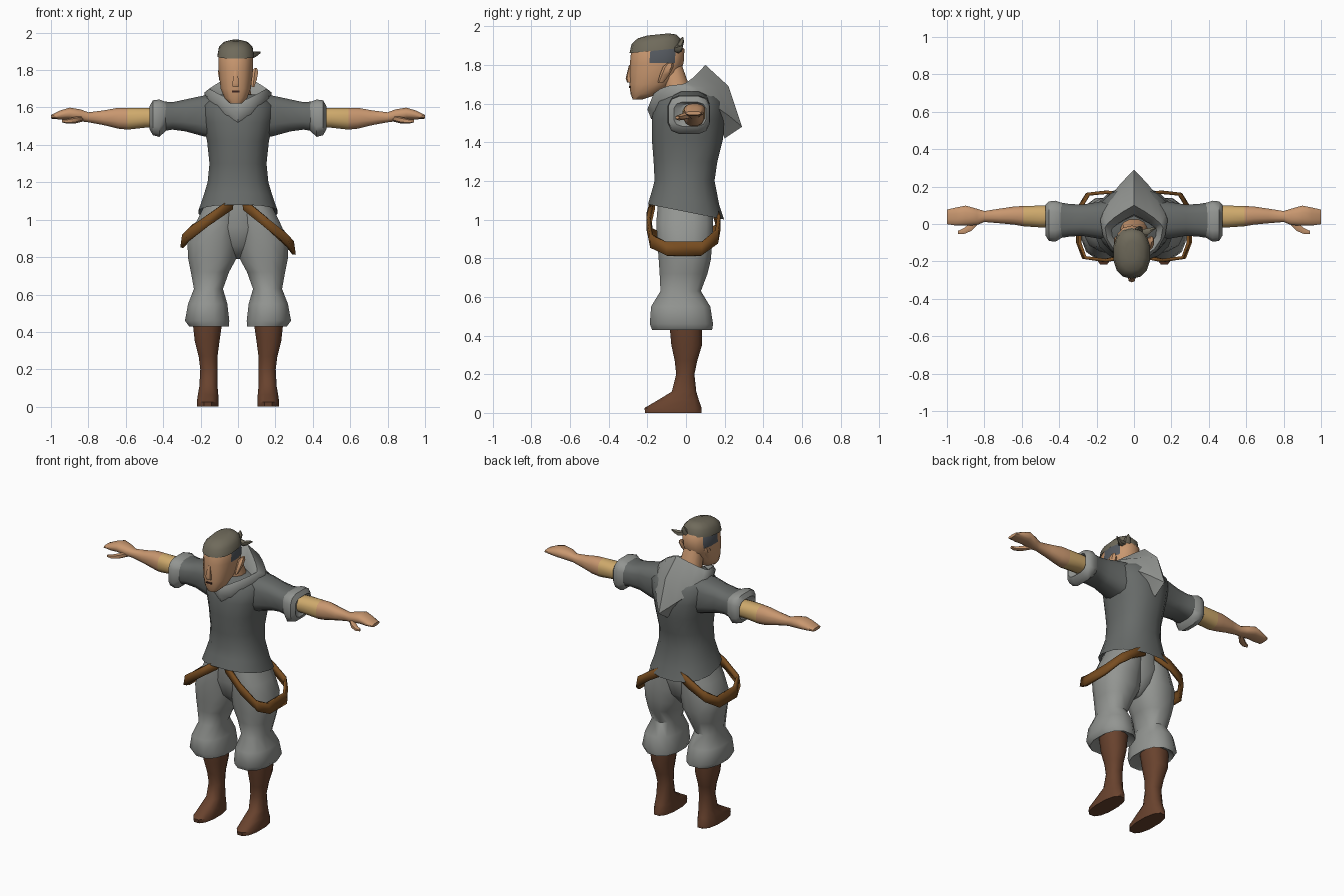
import bpy, bmesh, math
from mathutils import Vector

cube = bpy.data.objects.get("Cube")
if cube:
    bpy.data.objects.remove(cube, do_unlink=True)


def material(name, *rgb):
    mat = bpy.data.materials.new(name)
    mat.use_nodes = True
    mat.diffuse_color = (*rgb, 1)
    shader = next(n for n in mat.node_tree.nodes if n.type == 'BSDF_PRINCIPLED')
    shader.inputs["Base Color"].default_value = (*rgb, 1)
    return mat


skin = material("skin", .58, .31, .16)
wrap = material("yellow_wrap", .62, .40, .15)
tunic = material("dark_grey_cloth", .135, .145, .14)
cloth = material("light_grey_cloth", .29, .30, .285)
leather = material("boot_brown", .14, .055, .027)
strap = material("belt_brown", .19, .075, .015)
hair = material("hair", .16, .145, .105)
stubble = material("shaved_hair", .09, .10, .115)
dark = material("mouth_dark", .05, .02, .015)


def finish(name, bm, mats, rule=None, angle=50):
    """Turn a bmesh into a shaded object; rule picks the material of a face."""
    bmesh.ops.recalc_face_normals(bm, faces=bm.faces)
    if rule:
        for face in bm.faces:
            face.material_index = int(rule(face.calc_center_median()))
    mesh = bpy.data.meshes.new(name)
    bm.to_mesh(mesh)
    bm.free()
    for mat in mats:
        mesh.materials.append(mat)
    obj = bpy.data.objects.new(name, mesh)
    bpy.context.collection.objects.link(obj)
    bpy.ops.object.select_all(action='DESELECT')
    obj.select_set(True)
    bpy.context.view_layer.objects.active = obj
    bpy.ops.object.shade_smooth_by_angle(angle=math.radians(angle))
    return obj


def bridge(bm, rings, closed=True, caps=True):
    loops = [[bm.verts.new(p) for p in ring] for ring in rings]
    count = len(loops[0])
    for a, b in zip(loops, loops[1:]):
        for i in range(count if closed else count - 1):
            j = (i + 1) % count
            bm.faces.new((a[i], a[j], b[j], b[i]))
    if caps:
        bm.faces.new(loops[0])
        bm.faces.new(loops[-1])


def power(value, p):
    return math.copysign(abs(value) ** p, value)


def loft(name, mats, sections, axis='z', side=1, sides=12, p=.85, warp=None, rule=None):
    """Sections: position on axis, centre, radius, then low and high extent."""
    rings = []
    for t, centre, radius, low, high in sections:
        ring = []
        for i in range(sides):
            a = math.tau * (i + .5) / sides
            u = centre + radius * power(math.cos(a), p)
            v = (low + high) / 2 + (high - low) / 2 * power(math.sin(a), p)
            point = Vector((u, v, t) if axis == 'z' else (t, u, v))
            if warp:
                warp(point)
            point.x *= side
            ring.append(point)
        rings.append(ring)
    bm = bmesh.new()
    bridge(bm, rings)
    return finish(name, bm, mats, rule)


# Tunic body, with a hem that drops towards the back
def drop_hem(point):
    if point.z < 1.15:
        point.z -= .2 * point.y


loft("tunic_body", [tunic], [
    (1.08, 0, .17, -.15, .15), (1.04, 0, .215, -.2, .2), (1.11, 0, .19, -.18, .175),
    (1.2, 0, .165, -.165, .15), (1.3, 0, .155, -.17, .165), (1.42, 0, .168, -.18, .195),
    (1.52, 0, .19, -.18, .2), (1.61, 0, .2, -.16, .19), (1.67, 0, .14, -.11, .14),
], sides=16, warp=drop_hem)

# Hood: V-shaped collar in front, hanging point behind
# each ring: half width, side y, front y and z, side z, back y and z
hood_rings = [
    (.1, -.03, -.11, 1.56, 1.6, .04, 1.62), (.12, -.03, -.14, 1.61, 1.67, .05, 1.74),
    (.155, -.02, -.18, 1.62, 1.7, .1, 1.8), (.18, .02, -.2, 1.57, 1.68, .22, 1.69),
    (.175, .05, -.18, 1.52, 1.63, .29, 1.48), (.12, .08, -.14, 1.53, 1.6, .2, 1.42),
]
rings = []
for width, y_side, y_front, z_front, z_side, y_back, z_back in hood_rings:
    ring = []
    for i in range(16):
        a = math.tau * i / 16
        c, s = math.cos(a), math.sin(a)
        k = 1 - abs(c)
        y_end, z_end = (y_back, z_back) if s > 0 else (y_front, z_front)
        blend = k ** .7 if s > 0 else abs(s)
        ring.append((width * c, y_side + (y_end - y_side) * blend, z_side + (z_end - z_side) * k))
    rings.append(ring)
bm = bmesh.new()
bridge(bm, rings, caps=False)
finish("hood", bm, [cloth])

# Neck and head
loft("neck", [skin], [
    (1.56, 0, .09, -.1, .05), (1.66, 0, .075, -.11, .03), (1.8, -.01, .06, -.14, -.02)])
middle = -.012
loft("head", [skin, stubble], [
    (1.62, middle, .03, -.275, -.23), (1.65, middle, .062, -.287, -.14),
    (1.7, middle, .082, -.292, -.075), (1.76, middle, .09, -.293, -.03),
    (1.81, middle, .095, -.29, -.012), (1.88, middle, .094, -.283, -.008),
    (1.92, middle, .07, -.26, -.04),
], sides=14, rule=lambda c: 1.8 < c.z < 1.9 and -.2 < c.y < -.05)


def tilt_hair(point):
    point.z += .1 * (point.y + .15)


loft("hair_cap", [hair], [
    (1.885, middle, .09, -.275, -.03), (1.875, middle, .1, -.292, -.02),
    (1.92, middle, .092, -.282, -.025), (1.947, middle, .065, -.25, -.05),
    (1.957, middle, .03, -.2, -.09)], sides=14, warp=tilt_hair)
loft("hair_tuft", [hair], [
    (.03, -.05, .02, 1.87, 1.91), (.075, -.04, .02, 1.86, 1.895),
    (.095, -.03, .012, 1.87, 1.9), (.12, -.02, .003, 1.89, 1.9)], axis='x', sides=6)
loft("hair_spike", [hair], [
    (1.88, .02, .025, -.07, -.02), (1.92, .03, .018, -.04, -.01),
    (1.945, .03, .003, -.02, -.015)], sides=6)
loft("nose", [skin], [
    (1.71, middle, .018, -.305, -.28), (1.73, middle, .02, -.312, -.28),
    (1.8, middle, .008, -.295, -.28)], sides=6)
loft("mouth", [dark], [
    (1.68, middle, .022, -.2945, -.287), (1.69, middle, .022, -.2955, -.287)], sides=8, p=.5)

# Belts: a slanted strap around each hip
belt_path = [(.03, -.17, 1.09), (.16, -.195, 1.0), (.27, -.18, .92), (.3, -.1, .885),
             (.3, .08, .885), (.25, .16, .94), (.15, .17, 1.0), (.04, .15, 1.05)]


def belt(name, side, sag):
    bm = bmesh.new()
    upper, lower = [], []
    for x, y, z in belt_path:
        z -= sag * x
        upper.append((side * (x - .01), y, z + .035))
        lower.append((side * x, y, z - .035))
    bridge(bm, [upper, lower], closed=False, caps=False)
    obj = finish(name, bm, [strap], angle=30)
    thick = obj.modifiers.new("thickness", 'SOLIDIFY')
    thick.thickness = .018
    thick.offset = 0


# Trouser seat joining the two legs
loft("trouser_seat", [cloth], [
    (.79, 0, .02, -.05, .05), (.86, 0, .09, -.12, .11),
    (.96, 0, .16, -.145, .135), (1.1, 0, .14, -.145, .135)])

# Paired parts
for label, side in (("left", 1), ("right", -1)):
    belt(label + "_belt", side, .12 if side > 0 else 0)

    loft(label + "_sleeve", [tunic], [
        (.08, .02, .12, 1.42, 1.67), (.19, .02, .1, 1.445, 1.665), (.28, .02, .085, 1.47, 1.645),
        (.35, .02, .09, 1.48, 1.63), (.41, .02, .1, 1.47, 1.635)], axis='x', side=side, p=.65)
    loft(label + "_cuff", [cloth], [
        (.385, .02, .095, 1.475, 1.63), (.42, .015, .112, 1.44, 1.645),
        (.455, .015, .108, 1.45, 1.64), (.472, .02, .085, 1.48, 1.61),
        (.45, .03, .06, 1.5, 1.6)], axis='x', side=side, p=.6)

    loft(label + "_arm", [skin, wrap], [
        (.4, .04, .06, 1.495, 1.595), (.5, .04, .06, 1.49, 1.6), (.59, .042, .056, 1.48, 1.6),
        (.64, .045, .05, 1.485, 1.6), (.72, .043, .04, 1.505, 1.585), (.8, .04, .03, 1.52, 1.575),
        (.84, .038, .045, 1.525, 1.59), (.9, .045, .055, 1.535, 1.6), (.95, .04, .05, 1.535, 1.585),
        (1.0, .038, .04, 1.54, 1.56)], axis='x', side=side, rule=lambda c: abs(c.x) < .6)
    loft(label + "_thumb", [skin], [
        (.83, .02, .02, 1.525, 1.56), (.87, -.015, .025, 1.515, 1.55),
        (.91, -.038, .018, 1.513, 1.54), (.94, -.045, .01, 1.52, 1.535)],
        axis='x', side=side, sides=6)

    def lean_ear(point):
        point.y += .4 * (point.z - 1.75)

    loft(label + "_ear", [skin], [
        (1.71, .08, .008, -.13, -.1), (1.75, .085, .018, -.135, -.085),
        (1.79, .09, .02, -.135, -.08), (1.81, .095, .008, -.12, -.09)],
        side=side, sides=6, warp=lean_ear)

    loft(label + "_trouser_leg", [cloth], [
        (1.08, .08, .1, -.15, .14), (.98, .11, .12, -.158, .145), (.88, .135, .14, -.152, .14),
        (.79, .138, .132, -.145, .132), (.72, .15, .105, -.14, .115), (.63, .158, .08, -.135, .08),
        (.55, .162, .108, -.185, .13), (.46, .165, .122, -.192, .145), (.43, .155, .11, -.18, .14),
        (.46, .155, .07, -.1, .1)], side=side)

    loft(label + "_boot", [leather], [
        (0, .162, .06, -.215, .085), (.025, .162, .06, -.22, .085), (.065, .16, .056, -.15, .07),
        (.11, .158, .05, -.075, .055), (.2, .155, .048, -.052, .045), (.27, .16, .052, -.06, .06),
        (.35, .165, .068, -.078, .085), (.48, .163, .085, -.09, .085)], side=side)
